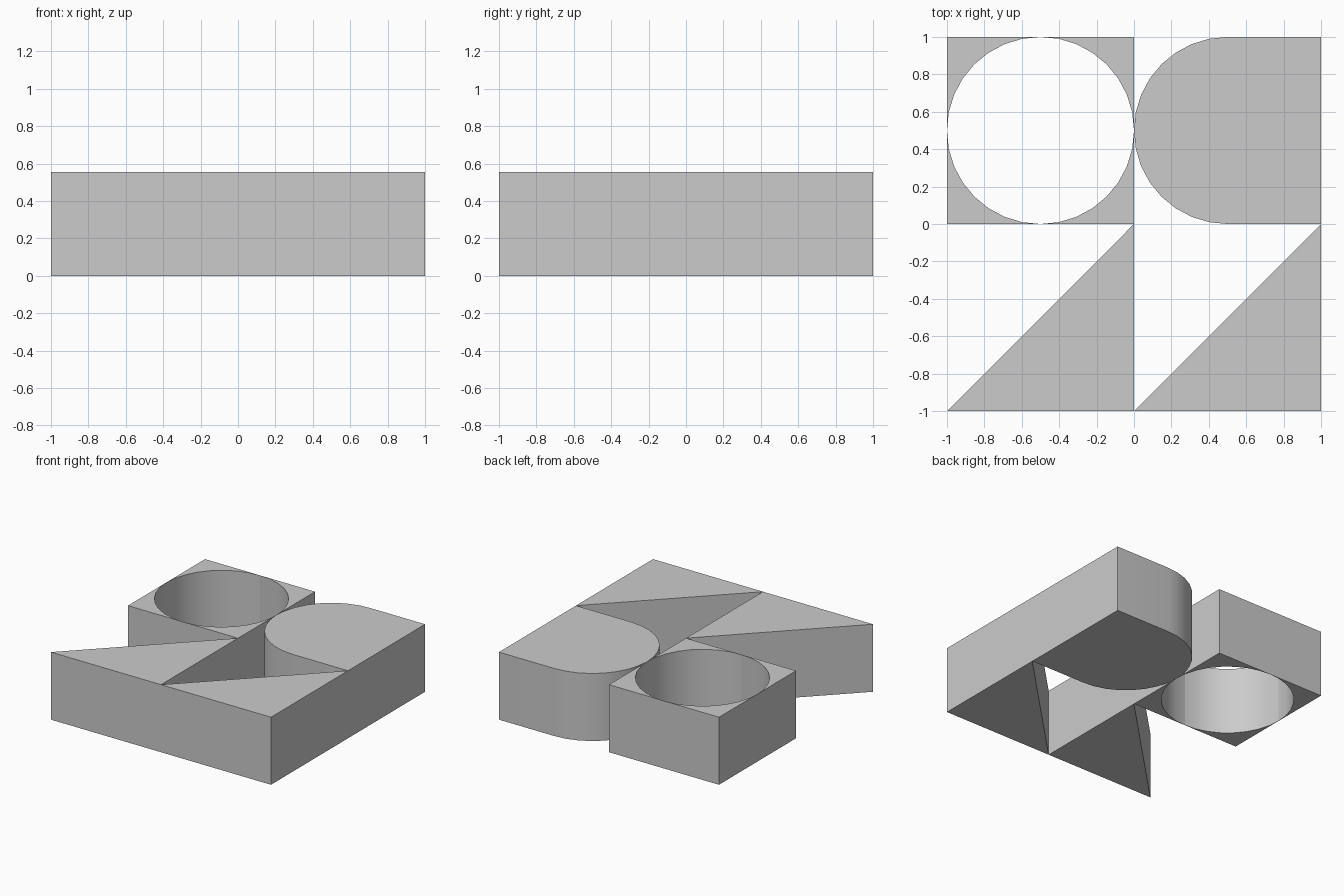
import bpy, bmesh
from math import sin, cos, pi, radians

if "Cube" in bpy.data.objects:
    bpy.data.objects.remove(bpy.data.objects["Cube"])

HEIGHT = 0.555
QUARTER = 8  # segments per quarter circle


def arc(cx, cy, r, start, end, steps):
    angles = [start + (end - start) * i / steps for i in range(steps + 1)]
    return [(cx + r * cos(a), cy + r * sin(a)) for a in angles]


def make_prisms(name, outlines):
    """Extrude one or more outlines from the ground to the common height."""
    bm = bmesh.new()
    for outline in outlines:
        base = bm.faces.new([bm.verts.new((x, y, 0)) for x, y in outline])
        ext = bmesh.ops.extrude_face_region(bm, geom=[base], use_keep_orig=True)
        top = [v for v in ext["geom"] if isinstance(v, bmesh.types.BMVert)]
        bmesh.ops.translate(bm, verts=top, vec=(0, 0, HEIGHT))
    bmesh.ops.recalc_face_normals(bm, faces=bm.faces)
    mesh = bpy.data.meshes.new(name)
    bm.to_mesh(mesh)
    bm.free()
    obj = bpy.data.objects.new(name, mesh)
    bpy.context.collection.objects.link(obj)
    bpy.ops.object.select_all(action='DESELECT')
    obj.select_set(True)
    bpy.context.view_layer.objects.active = obj
    bpy.ops.object.shade_smooth_by_angle(angle=radians(30))
    return obj


# Square block with a full-width round hole: four corner pieces meeting at the tangents
corners = []
for k, (sx, sy) in enumerate([(1, 1), (-1, 1), (-1, -1), (1, -1)]):
    curve = arc(-0.5, 0.5, 0.5, k * pi / 2, (k + 1) * pi / 2, QUARTER)
    corners.append(curve + [(-0.5 + 0.5 * sx, 0.5 + 0.5 * sy)])
make_prisms("round_hole_block", corners)

# Block with a half-round left end
make_prisms("rounded_block",
            [arc(0.5, 0.5, 0.5, pi / 2, 3 * pi / 2, 2 * QUARTER) + [(1, 0), (1, 1)]])

# Two triangular wedges side by side
for side, x in (("left", -1), ("right", 0)):
    make_prisms(f"{side}_wedge", [[(x, -1), (x + 1, -1), (x + 1, 0)]])
